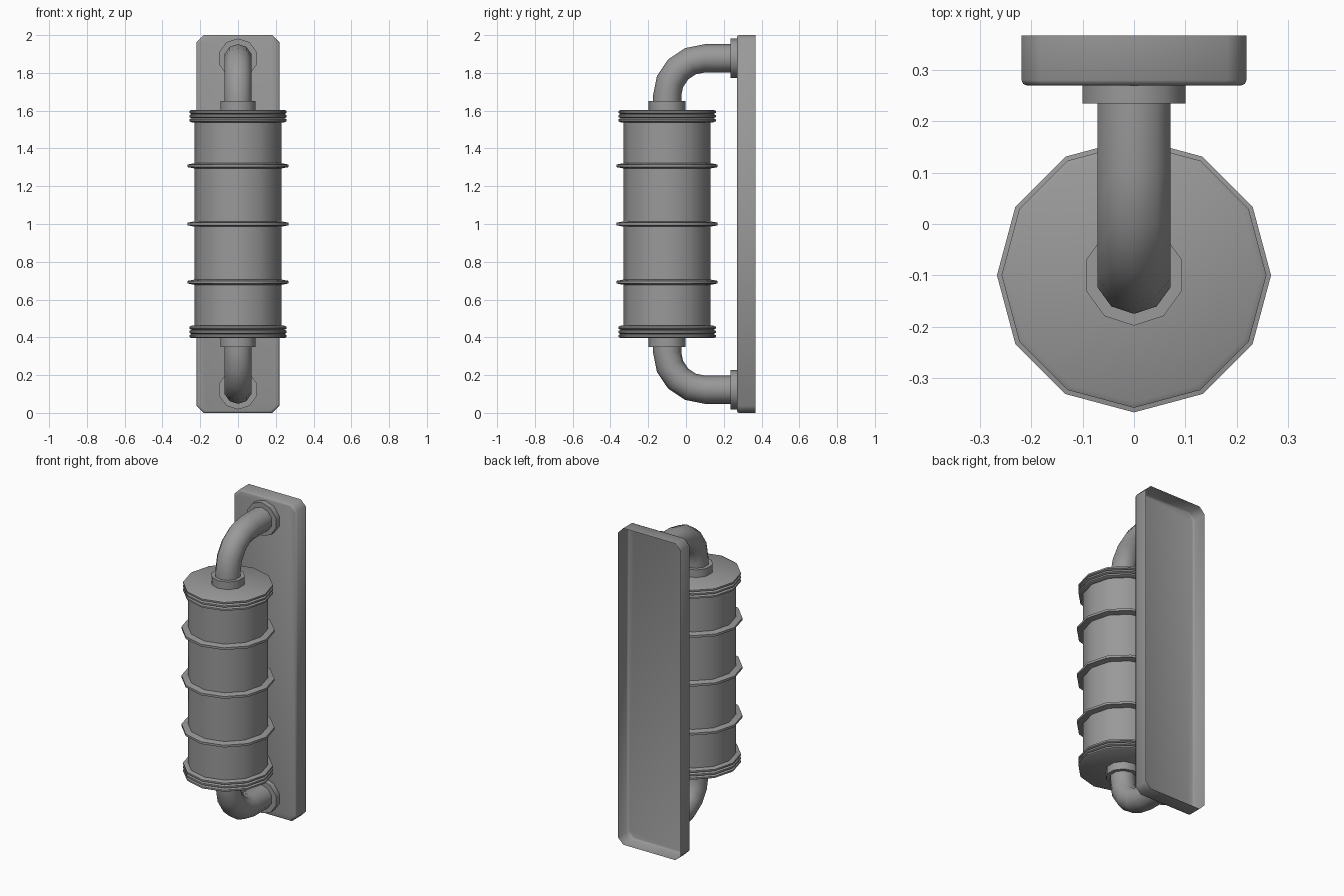
import bpy
import bmesh
from math import sin, cos, pi, radians
from mathutils import Vector

if "Cube" in bpy.data.objects:
    bpy.data.objects.remove(bpy.data.objects["Cube"])

MID = 1.0        # mirror height: everything is modelled relative to it
AXIS_Y = -0.10   # vertical axis of the canister
PIPE_Z = 0.877   # height of the horizontal pipe run above the middle

# dark grey metal for every part
metal = bpy.data.materials.new("dark_metal")
metal.diffuse_color = (0.32, 0.32, 0.32, 1)
metal.use_nodes = True
metal.node_tree.nodes["Principled BSDF"].inputs["Base Color"].default_value = metal.diffuse_color


def skin(name, loops, cap=False, mirror=True, smooth=40):
    """Join successive vertex loops with quads, optionally cap the last one."""
    bm = bmesh.new()
    rows = [[bm.verts.new(p) for p in loop] for loop in loops]
    n = len(rows[0])
    for a, b in zip(rows, rows[1:]):
        for j in range(n):
            k = (j + 1) % n
            bm.faces.new((a[j], a[k], b[k], b[j]))
    if cap:
        bm.faces.new(rows[-1])
    mesh = bpy.data.meshes.new(name)
    bm.to_mesh(mesh)
    bm.free()
    mesh.materials.append(metal)
    ob = bpy.data.objects.new(name, mesh)
    bpy.context.collection.objects.link(ob)
    ob.location.z = MID
    bpy.ops.object.select_all(action='DESELECT')
    ob.select_set(True)
    bpy.context.view_layer.objects.active = ob
    bpy.ops.object.shade_smooth_by_angle(angle=radians(smooth))
    if mirror:
        m = ob.modifiers.new("mirror", 'MIRROR')
        m.use_axis = (False, False, True)
    return ob


def ring(y, z, r, sides, turn=0.0):
    """Polygon ring; turn 0 faces up, turn 90 degrees faces the wall."""
    out = Vector((0, -cos(turn), sin(turn)))
    side = Vector((1, 0, 0))
    return [Vector((0, y, z)) + r * (out * cos(t) + side * sin(t))
            for t in (2 * pi * i / sides for i in range(sides))]


def lathe(name, profile, sides, cap=False):
    """Revolve (radius, height) points round the canister axis."""
    return skin(name, [ring(AXIS_Y, z, r, sides) for r, z in profile], cap)


# canister with three stacked ridges at each end
body = [(0.231, 0.0), (0.231, 0.538)]
for i in range(3):
    z = 0.538 + i * 0.022
    body += [(0.245, z), (0.258, z + 0.006), (0.258, z + 0.016), (0.247, z + 0.022)]
lathe("canister", body, 12, cap=True)

# raised bands round the canister
lathe("middle_band", [(0.267, 0.0), (0.267, 0.007), (0.23, 0.014)], 12)
lathe("outer_band", [(0.23, 0.294), (0.267, 0.301), (0.267, 0.315), (0.23, 0.322)], 12)

# collar where the pipe leaves the canister
lathe("pipe_collar", [(0.098, 0.598), (0.098, 0.652), (0.07, 0.652)], 10)

# elbow pipe: up, round the bend, back to the plate
R, BEND = 0.075, 0.20
pipe = [ring(AXIS_Y, 0.60, R, 10)]
for i in range(5):
    a = i * pi / 8
    pipe.append(ring(AXIS_Y + BEND * (1 - cos(a)), PIPE_Z - BEND + BEND * sin(a), R, 10, a))
pipe.append(ring(0.26, PIPE_Z, R, 10, pi / 2))
skin("elbow_pipe", pipe)

# flange where the pipe meets the plate
skin("wall_flange", [ring(y, PIPE_Z, r, 10, pi / 2)
                     for r, y in [(0.07, 0.235), (0.105, 0.235), (0.105, 0.2695)]])


# wall plate: shallow tray with cut corners, open at the back
def plate_loop(y, inset, c=0.037):
    w, h = 0.219 - inset, 1.0 - inset
    return [(x, y, z) for x, z in [(w - c, -h), (w, c - h), (w, h - c), (w - c, h),
                                   (c - w, h), (-w, h - c), (-w, c - h), (c - w, -h)]]


skin("wall_plate", [plate_loop(0.367, 0), plate_loop(0.28, 0),
                    plate_loop(0.273, 0.003), plate_loop(0.27, 0.01)],
     cap=True, mirror=False, smooth=50)
